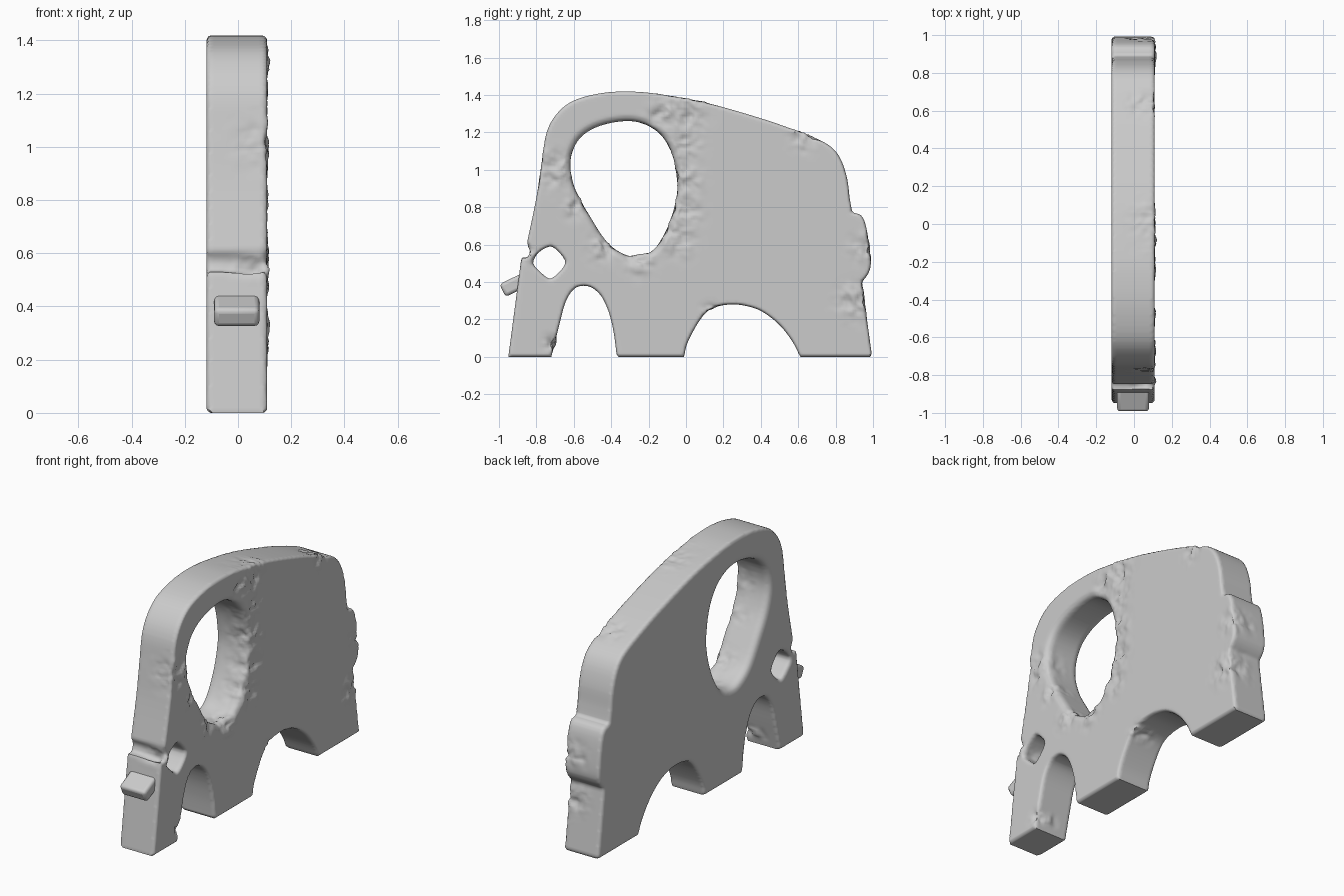
import bpy, bmesh, math
from mathutils import Vector, noise

if "Cube" in bpy.data.objects:
    bpy.data.objects.remove(bpy.data.objects["Cube"])

HALF = 0.114      # half thickness of the slab
SHIFT = -0.005    # slab sits slightly to one side

stone = bpy.data.materials.new("grey_stone")
stone.use_nodes = True
GREY = (0.6, 0.6, 0.6, 1)
stone.diffuse_color = GREY
stone.node_tree.nodes["Principled BSDF"].inputs["Base Color"].default_value = GREY


def smooth_path(points, steps=5, closed=False):
    """Catmull-Rom curve through (y, z) points."""
    p = [Vector(q) for q in points]
    n = len(p)
    if n == 2:
        return p
    out = []
    for i in range(n if closed else n - 1):
        def at(k):
            return p[k % n] if closed else p[max(0, min(n - 1, k))]
        a, b, c, d = (at(i + k) for k in (-1, 0, 1, 2))
        for s in range(steps):
            t = s / steps
            out.append(0.5 * (2 * b + (c - a) * t + (2 * a - 5 * b + 4 * c - d) * t * t
                              + (3 * b - a - 3 * c + d) * t ** 3))
    return out if closed else out + [p[-1]]


def inset(loop, width):
    """Move a loop into the solid, which lies on the left of its direction."""
    out = []
    for i, p in enumerate(loop):
        a = (p - loop[i - 1]).normalized()
        b = (loop[(i + 1) % len(loop)] - p).normalized()
        m = Vector((-a.y - b.y, a.x + b.x)).normalized()
        out.append(p + m * width / max(0.6, m.dot(Vector((-a.y, a.x)))))
    return out


def clockwise(loop, want):
    area = sum(loop[i - 1].cross(loop[i]) for i in range(len(loop)))
    return loop if (area < 0) == want else loop[::-1]


# Outline, one smooth section between sharp corners
front = [(-.95, 0), (-.88, .53)]
notch = [(-.845, .53), (-.832, .57), (-.85, .61)]
back = [(-.85, .61), (-.80, .85), (-.77, 1.05), (-.745, 1.2), (-.69, 1.3), (-.6, 1.37),
        (-.45, 1.41), (-.3, 1.418), (-.15, 1.405), (.1, 1.36), (.4, 1.275), (.6, 1.205),
        (.75, 1.14), (.82, 1.07), (.86, .96), (.875, .85), (.888, .775)]
tail = [(.888, .77), (.935, .757), (.962, .7), (.982, .57), (.986, .48), (.965, .43), (.94, .405)]
rear_leg = [(.94, .405), (.962, .24), (.995, 0)]
rear_arch = [(.61, 0), (.57, .08), (.5, .17), (.41, .24), (.33, .27), (.24, .28),
             (.14, .26), (.08, .205), (.01, .08), (-.01, 0)]
front_arch = [(-.37, 0), (-.385, .12), (-.41, .23), (-.45, .32), (-.5, .368), (-.55, .38),
              (-.6, .362), (-.645, .29), (-.68, .16), (-.72, 0)]
outline = []
for section in (front, notch, back, tail, rear_leg, rear_arch, front_arch):
    for q in smooth_path(section):
        if not outline or (q - outline[-1]).length > 0.002:
            outline.append(q)

# Large head opening and small diamond opening behind the trunk
head_hole = smooth_path([(-.29, 1.26), (-.46, 1.235), (-.575, 1.16), (-.62, 1.03), (-.59, .89),
                         (-.51, .745), (-.42, .61), (-.325, .545), (-.245, .54), (-.165, .58),
                         (-.095, .7), (-.053, .84), (-.048, .95), (-.08, 1.1), (-.16, 1.21)],
                        closed=True)
diamond_hole = smooth_path([(-.82, .505), (-.785, .56), (-.725, .59), (-.68, .56), (-.645, .505),
                            (-.68, .45), (-.73, .418), (-.785, .46)], closed=True)

# Slab with rounded rims
bm = bmesh.new()
caps = {-1: [], 1: []}
for loop, hole, rim in ((outline, False, .012), (head_hole, True, .035), (diamond_hole, True, .012)):
    loop = clockwise(loop, hole)
    rings = []
    for side, angles in ((-1, (90, 60, 30, 0)), (1, (0, 30, 60, 90))):
        for deg in angles:
            r = math.radians(deg)
            x = side * (HALF - rim * (1 - math.sin(r))) + SHIFT
            rings.append([bm.verts.new((x, q.x, q.y)) for q in inset(loop, rim * (1 - math.cos(r)))])
    for lower, upper in zip(rings, rings[1:]):
        for i in range(len(loop)):
            bm.faces.new((lower[i - 1], lower[i], upper[i], upper[i - 1]))
    for side, ring in ((-1, rings[0]), (1, rings[-1])):
        caps[side] += [bm.edges.get((ring[i - 1], ring[i])) for i in range(len(ring))]
for edges in caps.values():
    bmesh.ops.triangle_fill(bm, edges=edges, use_beauty=True)
bmesh.ops.recalc_face_normals(bm, faces=bm.faces)
mesh = bpy.data.meshes.new("elephant_slab")
bm.to_mesh(mesh)
bm.free()
mesh.materials.append(stone)
slab = bpy.data.objects.new("elephant_slab", mesh)
bpy.context.collection.objects.link(slab)
bpy.context.view_layer.objects.active = slab
slab.select_set(True)

# Even mesh density, so the stone can be weathered
remesh = slab.modifiers.new("even_mesh", 'REMESH')
remesh.mode = 'VOXEL'
remesh.voxel_size = 0.012
bpy.ops.object.modifier_apply(modifier=remesh.name)

# Weathered patches on the left face: y, z, radius
patches = [(0, 1.3, .09), (-.12, 1.3, .07), (.0, 1.13, .07), (0, .95, .07), (0, .78, .07),
           (-.05, .63, .08), (-.25, .52, .07), (-.45, .58, .06), (-.6, .8, .05),
           (-.7, 1.0, .08), (-.85, .55, .04), (.9, .3, .08), (.63, 1.17, .06),
           (.95, .58, .06), (-.72, .07, .04), (.13, .24, .04)]
moves = []
for v in slab.data.vertices:
    mask = max(math.exp(-((v.co.y - y) ** 2 + (v.co.z - z) ** 2) / r ** 2) for y, z, r in patches)
    mask *= max(0, min(1, (v.co.x + .06) / .12)) * min(1, v.co.z * 20)
    if mask > 0.02:
        bump = noise.noise(v.co * 16) + 0.5 * noise.noise(v.co * 40) - 0.15
        moves.append((v, v.co + v.normal * mask * bump * 0.026))
for v, co in moves:
    v.co = co
bpy.ops.object.shade_smooth_by_angle(angle=math.radians(50))

# Tusk block on the front of the trunk
bpy.ops.mesh.primitive_cube_add(size=1, location=(SHIFT, -.918, .385), rotation=(.45, 0, 0))
tusk = bpy.context.object
tusk.name = "tusk_block"
tusk.scale = (.17, .14, .075)
bpy.ops.object.transform_apply(location=False, rotation=False, scale=True)
tusk.data.materials.append(stone)
bevel = tusk.modifiers.new("soft_edges", 'BEVEL')
bevel.width = .018
bevel.segments = 3
bpy.ops.object.shade_smooth_by_angle(angle=math.radians(50))
